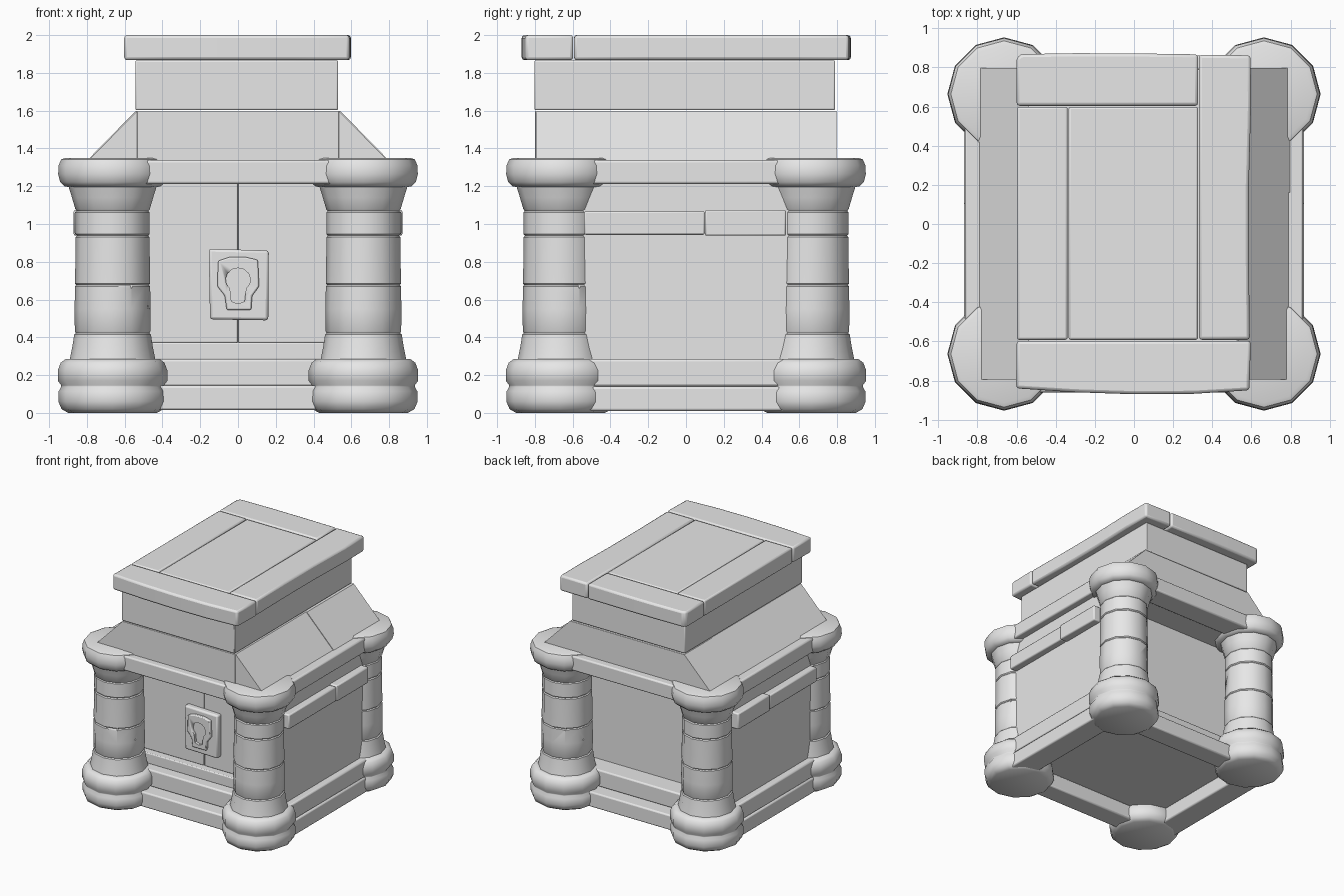
import bpy, bmesh, math
from mathutils import Vector

if "Cube" in bpy.data.objects:
    bpy.data.objects.remove(bpy.data.objects["Cube"])

stone = bpy.data.materials.new("grey stone")
stone.diffuse_color = (0.8, 0.8, 0.8, 1)
stone.use_nodes = True
stone.node_tree.nodes["Principled BSDF"].inputs["Base Color"].default_value = stone.diffuse_color


def finish(name, bm, bevel=0.0, angle=30):
    bmesh.ops.recalc_face_normals(bm, faces=bm.faces)
    mesh = bpy.data.meshes.new(name)
    bm.to_mesh(mesh)
    bm.free()
    mesh.materials.append(stone)
    ob = bpy.data.objects.new(name, mesh)
    bpy.context.collection.objects.link(ob)
    bpy.ops.object.select_all(action='DESELECT')
    ob.select_set(True)
    bpy.context.view_layer.objects.active = ob
    bpy.ops.object.shade_smooth_by_angle(angle=math.radians(angle))
    if bevel:
        mod = ob.modifiers.new("worn edges", 'BEVEL')
        mod.width, mod.segments = bevel, 2
        mod.limit_method, mod.angle_limit = 'ANGLE', math.radians(25)
    return ob


def prism(name, outline, lo, hi, axis='z', bevel=0.0):
    """Extrude an outline: (x, y) along z, or (x, z) along y."""
    bm = bmesh.new()
    place = (lambda a, b, c: (a, b, c)) if axis == 'z' else (lambda a, b, c: (a, c, b))
    f = bm.faces.new([bm.verts.new(place(a, b, lo)) for a, b in outline])
    new = bmesh.ops.extrude_face_region(bm, geom=[f])['geom']
    step = Vector(place(0, 0, hi - lo))
    bmesh.ops.translate(bm, vec=step, verts=[v for v in new if isinstance(v, bmesh.types.BMVert)])
    return finish(name, bm, bevel)


def box(name, x, y, z, bevel=0.0):
    return prism(name, [(x[0], y[0]), (x[1], y[0]), (x[1], y[1]), (x[0], y[1])], z[0], z[1], 'z', bevel)


def span(s, a, b):
    return tuple(sorted((s * a, s * b)))


# Columns: stacked drums with grooves, turned with 12 sides
PROFILE = [(.235, 0), (.27, .02), (.287, .06), (.285, .115), (.272, .138), (.272, .146),
           (.29, .17), (.29, .225), (.275, .265), (.25, .284), (.226, .286),
           (.213, .35), (.203, .415), (.194, .422), (.2, .432), (.201, .55), (.199, .67), (.192, .677),
           (.199, .685), (.197, .8), (.196, .93), (.189, .938), (.196, .946),
           (.196, 1.062), (.189, 1.069), (.197, 1.078), (.215, 1.14), (.232, 1.195),
           (.255, 1.2), (.278, 1.222), (.288, 1.265), (.286, 1.31), (.272, 1.342), (.25, 1.35)]


def column(name, cx, cy, turn):
    bm = bmesh.new()
    rings = []
    for r, z in PROFILE:
        rings.append([bm.verts.new((cx + r * math.cos(i * math.pi / 6), cy + r * math.sin(i * math.pi / 6), z))
                      for i in range(12)])
    for a, b in zip(rings, rings[1:]):
        for i in range(12):
            j = (i + 1) % 12
            bm.faces.new((a[i], a[j], b[j], b[i]))
    bm.faces.new(rings[0][::-1])
    bm.faces.new(rings[-1])
    col = finish(name, bm, angle=38)
    # Small wedge-shaped chips knocked out of the stone
    chips = bmesh.new()
    for deg, r, z, size in ((-60, .2, .67, .035), (-15, .2, .56, .03), (60, .2, .8, .03),
                            (180, .285, 1.34, .035), (0, .285, 1.34, .035)):
        a = math.radians(deg + turn)
        out = Vector((math.cos(a), math.sin(a), 0))
        side = Vector((-out.y, out.x, 0))
        c = Vector((cx, cy, z)) + out * r
        pts = [c + out * .03 + side * size, c + out * .03 - side * size,
               c + out * .03 - Vector((0, 0, size * 1.6)), c - out * .02 + Vector((0, 0, size * .4))]
        v = [chips.verts.new(p) for p in pts]
        for k in ((0, 1, 2), (0, 1, 3), (1, 2, 3), (2, 0, 3)):
            chips.faces.new([v[i] for i in k])
    cutter = finish(name + "_chip_cutter", chips)
    cutter.hide_render = True
    cutter.hide_set(True)
    mod = col.modifiers.new("chips", 'BOOLEAN')
    mod.operation, mod.object, mod.solver = 'DIFFERENCE', cutter, 'EXACT'


for i, (sx, sy) in enumerate(((-1, -1), (1, -1), (1, 1), (-1, 1))):
    column(f"column_{i + 1}", sx * .664, sy * .664, i * 90)

# Body: inner chamber, with side walls that run on to the columns
box("chamber", (-.78, .78), (-.44, .44), (.14, 1.25))
for s, side in ((-1, "left"), (1, "right")):
    box(f"{side}_wall", span(s, .66, .805), (-.6, .6), (.14, 1.25))
    box(f"{side}_lower_plinth", span(s, .66, .87), (-.6, .6), (.01, .139), .012)
    box(f"{side}_upper_plinth", span(s, .6, .862), (-.6, .6), (.141, .285), .012)
    box(f"{side}_beam", span(s, .66, .865), (-.6, .6), (1.212, 1.338), .012)
    # Side trim, in two stones of slightly different height
    box(f"{side}_trim_long", span(s, .76, .865), (-.54, .1), (.943, 1.067), .01)
    box(f"{side}_trim_short", span(s, .76, .87), (.1, .53), (.938, 1.075), .01)

# Front and back steps and beams
for s, end in ((-1, "front"), (1, "back")):
    box(f"{end}_lower_step", (-.6, .6), span(s, .55, .73), (.015, .145), .012)
    box(f"{end}_upper_step", (-.6, .6), span(s, .4, .61), (.141, .285), .012)
    box(f"{end}_beam", (-.6, .6), span(s, .66, .86), (1.212, 1.338), .012)
box("door_sill", (-.66, .66), (-.52, -.42), (.28, .372), .008)

# Double door with a centre gap
for s, side in ((-1, "left"), (1, "right")):
    box(f"{side}_door", span(s, .003, .66), (-.46, -.43), (.372, 1.22), .005)

# Lock: plate, raised escutcheon, sunken keyhole
plate = prism("lock_plate", [(-.148, .495), (.16, .49), (.163, .86), (-.155, .868)], -.51, -.45, 'y', .014)
shield = prism("lock_shield", [(-.06, .545), (.07, .545), (.075, .62), (.112, .67), (.105, .81), (.04, .825),
                               (-.045, .825), (-.105, .805), (-.11, .67), (-.07, .62)], -.535, -.505, 'y', .008)
keyhole = [(.066 * math.cos(math.radians(d)), .705 + .062 * math.sin(math.radians(d)))
           for d in range(-50, 231, 28)] + [(-.035, .59), (0, .578), (.035, .59)]
hole = prism("keyhole_cutter", keyhole, -.6, -.512, 'y')
hole.hide_render = True
hole.hide_set(True)
mod = shield.modifiers.new("keyhole", 'BOOLEAN')
mod.operation, mod.object, mod.solver = 'DIFFERENCE', hole, 'EXACT'

# Roof: slab, sloped shoulders, and upper block
box("ceiling", (-.8, .8), (-.8, .8), (1.225, 1.336))
box("roof_core", (-.535, .535), (-.8, .795), (1.33, 1.598), .004)
box("roof_block", (-.543, .53), (-.803, .79), (1.603, 1.866), .008)
for s, side, seam in ((-1, "left", .42), (1, "right", .16)):
    for part, y0, y1, w in (("front", -.795, seam, .79), ("back", seam, .797, .797)):
        prism(f"{side}_{part}_shoulder", [(s * .53, 1.33), (s * w, 1.33), (s * w, 1.338),
                                          (s * (w - .255), 1.598), (s * .53, 1.598)], y0, y1, 'y')

# Lid: five boards, bowed outward along front and back
Z = (1.867, 2.0)
prism("lid_front_board", [(-.6, -.597), (-.603, -.84), (-.3, -.86), (0, -.87), (.3, -.868), (.59, -.85),
                          (.597, -.597)], *Z, 'z', .016)
prism("lid_back_board", [(-.6, .604), (.328, .604), (.328, .867), (0, .872), (-.3, .873), (-.58, .868),
                         (-.602, .845)], *Z, 'z', .016)
prism("lid_right_board", [(.332, -.592), (.592, -.592), (.587, -.2), (.587, .2), (.598, .6), (.596, .862),
                          (.332, .865)], *Z, 'z', .016)
box("lid_left_board", (-.598, -.339), (-.592, .599), Z, .012)
box("lid_centre_panel", (-.335, .328), (-.592, .599), (1.867, 1.997), .012)
